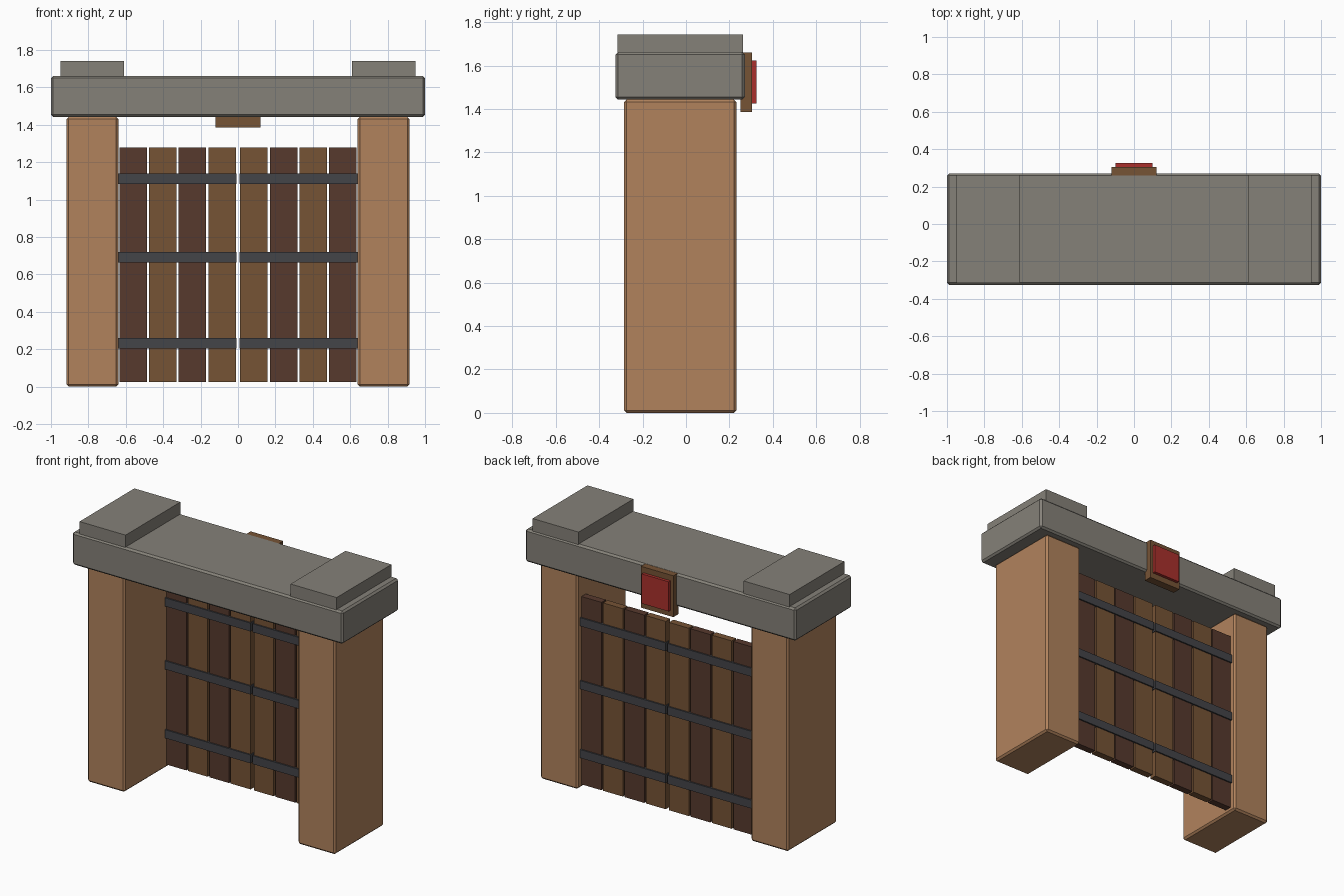
import bpy
import bmesh
from mathutils import Vector

if "Cube" in bpy.data.objects:
    bpy.data.objects.remove(bpy.data.objects["Cube"])


def material(name, rgb):
    m = bpy.data.materials.new(name)
    m.diffuse_color = (*rgb, 1.0)
    m.use_nodes = True
    m.node_tree.nodes["Principled BSDF"].inputs["Base Color"].default_value = m.diffuse_color
    return m


TAN = material("tan_post", (0.44, 0.225, 0.108))
GREY = material("grey_stone", (0.235, 0.22, 0.19))
BROWN = material("brown_wood", (0.18, 0.087, 0.036))
DARK = material("dark_wood", (0.095, 0.042, 0.027))
IRON = material("dark_iron", (0.056, 0.058, 0.066))
RED = material("red_panel", (0.40, 0.03, 0.025))


def box(name, x, y, z, mat, bevel=0.0):
    """Box from (min, max) ranges, with an optional chamfer."""
    lo = Vector((min(x), y[0], z[0]))
    hi = Vector((max(x), y[1], z[1]))
    bm = bmesh.new()
    bmesh.ops.create_cube(bm, size=1.0)
    for v in bm.verts:
        v.co = Vector(((lo[i] + hi[i]) / 2 + v.co[i] * (hi[i] - lo[i]) for i in range(3)))
    mesh = bpy.data.meshes.new(name)
    bm.to_mesh(mesh)
    bm.free()
    mesh.materials.append(mat)
    ob = bpy.data.objects.new(name, mesh)
    bpy.context.collection.objects.link(ob)
    if bevel:
        mod = ob.modifiers.new("chamfer", 'BEVEL')
        mod.width = bevel
        mod.segments = 1
    return ob


# Stone lintel across the top
box("lintel", (-1.0, 1.0), (-0.325, 0.271), (1.443, 1.662), GREY, 0.012)

for side, s in (("left", -1), ("right", 1)):
    # Post and stone cap
    box(f"{side}_post", (s * 0.64, s * 0.917), (-0.285, 0.232), (0.0, 1.443), TAN, 0.012)
    box(f"{side}_cap", (s * 0.61, s * 0.95), (-0.316, 0.263), (1.65, 1.742), GREY)

    # Gate leaf: four planks of alternating colour
    for i in range(4):
        x0 = 0.012 + i * 0.1585
        box(f"{side}_plank_{i + 1}", (s * x0, s * (x0 + 0.147)), (0.15, 0.197),
            (0.025, 1.28), DARK if i % 2 else BROWN)

    # Iron straps, standing proud on both sides of the planks
    for i, z in enumerate((0.232, 0.692, 1.113)):
        box(f"{side}_strap_{i + 1}", (s * 0.007, s * 0.641), (0.141, 0.206),
            (z - 0.028, z + 0.028), IRON)

# Plaque on the back of the lintel
box("plaque_board", (-0.12, 0.12), (0.25, 0.305), (1.385, 1.661), BROWN)
box("plaque_panel", (-0.1, 0.1), (0.295, 0.325), (1.425, 1.623), RED)
